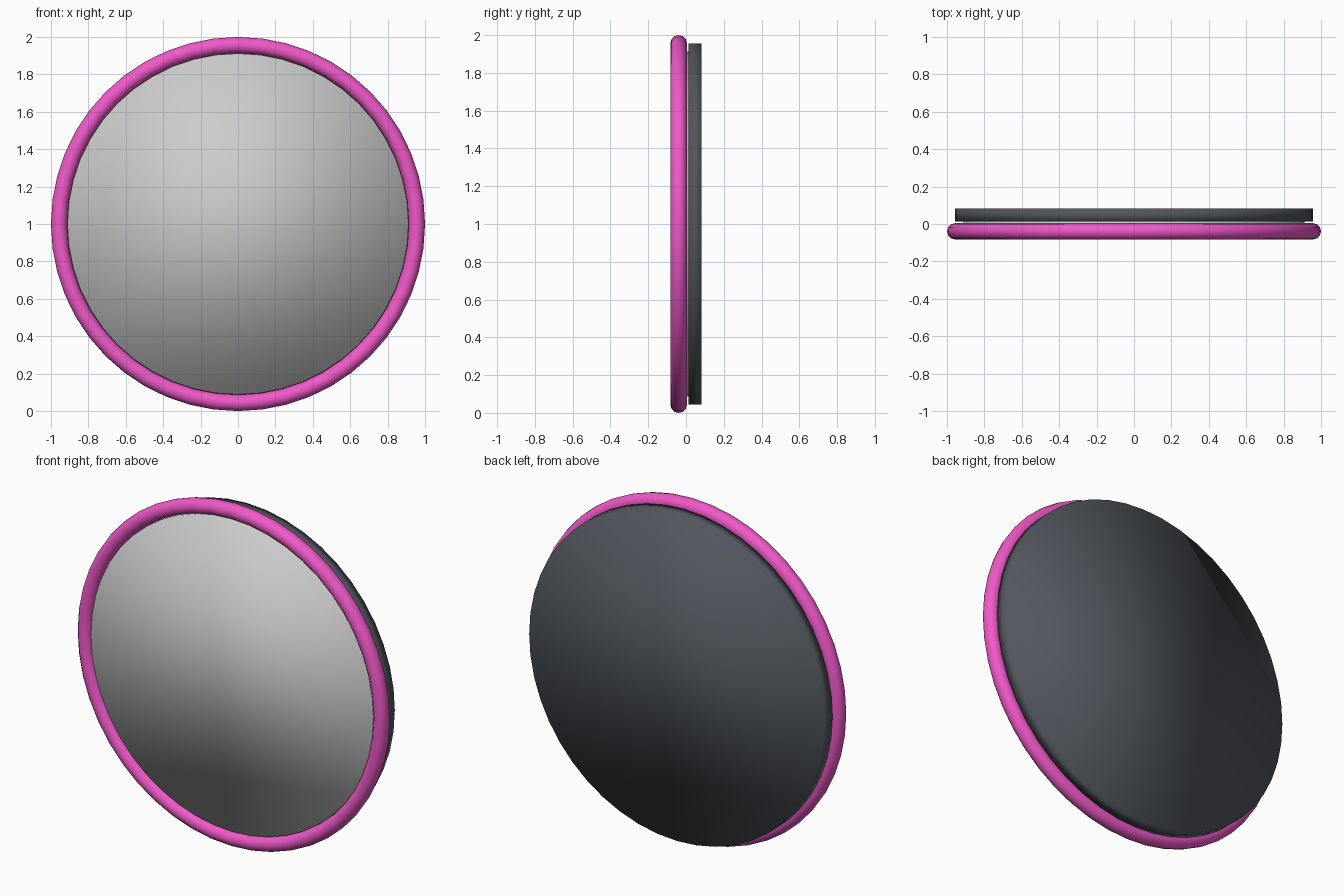
import bpy
from math import radians

if "Cube" in bpy.data.objects:
    bpy.data.objects.remove(bpy.data.objects["Cube"])

ROT = (radians(90), 0, 0)


def finish(obj, name, color=None):
    obj.name = name
    for p in obj.data.polygons:
        p.use_smooth = True
    if color:
        mat = bpy.data.materials.new(name + "_material")
        mat.diffuse_color = (*color, 1)
        mat.use_nodes = True
        mat.node_tree.nodes["Principled BSDF"].inputs["Base Color"].default_value = mat.diffuse_color
        obj.data.materials.append(mat)


def disc(name, radius, y0, y1, color=None):
    bpy.ops.mesh.primitive_cylinder_add(vertices=48, radius=radius, depth=y1 - y0,
                                        location=(0, (y0 + y1) / 2, 1), rotation=ROT)
    finish(bpy.context.object, name, color)


# Pink round frame
bpy.ops.mesh.primitive_torus_add(major_segments=48, minor_segments=12,
                                 major_radius=0.9565, minor_radius=0.0435,
                                 location=(0, -0.039, 1), rotation=ROT)
finish(bpy.context.object, "frame_ring", (0.87, 0.10, 0.58))

# Mirror glass set inside the ring
disc("mirror_glass", 0.912, -0.056, 0.03)

# Dark backing plate behind the ring
disc("back_plate", 0.9565, 0.013, 0.083, (0.085, 0.095, 0.11))
